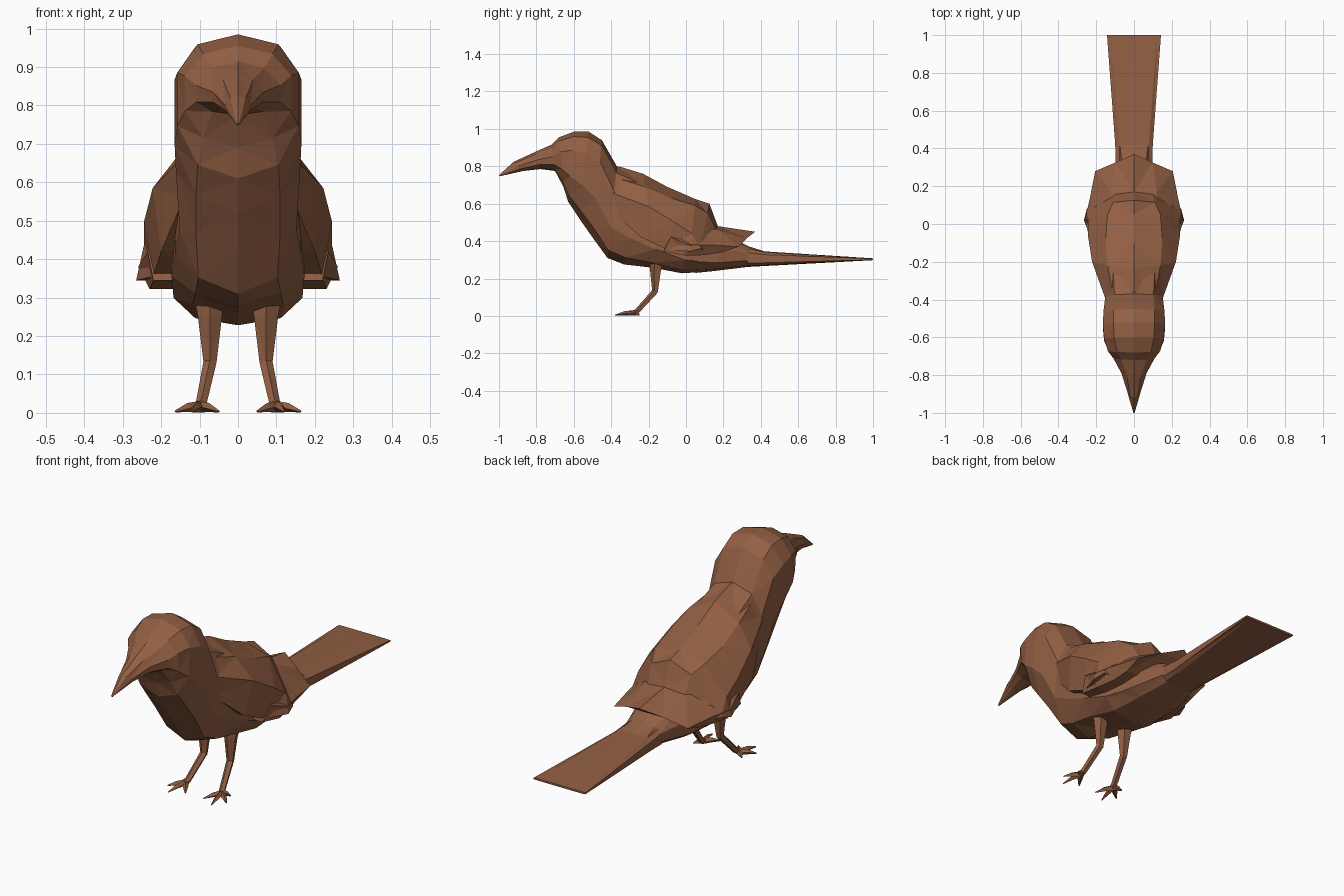
import bpy, bmesh, math
from mathutils import Vector

if "Cube" in bpy.data.objects:
    bpy.data.objects.remove(bpy.data.objects["Cube"])

brown = bpy.data.materials.new("brown")
brown.diffuse_color = (0.29, 0.115, 0.057, 1)
brown.use_nodes = True
brown.node_tree.nodes["Principled BSDF"].inputs["Base Color"].default_value = brown.diffuse_color


def loft(name, rings):
    """Skin a list of equal-length closed rings and cap both ends."""
    bm = bmesh.new()
    vr = [[bm.verts.new(p) for p in r] for r in rings]
    n = len(rings[0])
    for a, b in zip(vr, vr[1:]):
        for i in range(n):
            j = (i + 1) % n
            bm.faces.new((a[i], a[j], b[j], b[i]))
    bm.faces.new(vr[0])
    bm.faces.new(vr[-1])
    bmesh.ops.triangulate(bm, faces=bm.faces[:])
    bmesh.ops.recalc_face_normals(bm, faces=bm.faces[:])
    me = bpy.data.meshes.new(name)
    bm.to_mesh(me)
    bm.free()
    me.materials.append(brown)
    ob = bpy.data.objects.new(name, me)
    bpy.context.collection.objects.link(ob)
    return ob


def section(top, bot, w, k, p, n=10):
    """Tilted cross-section: k = height of widest point, p = squareness."""
    top, bot = Vector((0, *top)), Vector((0, *bot))
    mid = bot.lerp(top, k)
    pts = []
    for i in range(n):
        t = math.pi / 2 + 2 * math.pi * i / n
        c, s = math.cos(t), math.sin(t)
        x = w * math.copysign(abs(c) ** p, c) if abs(c) > 1e-6 else 0
        v = math.copysign(abs(s) ** p, s) if abs(s) > 1e-6 else 0
        pts.append(mid + (top - mid if v > 0 else mid - bot) * v + Vector((x, 0, 0)))
    return pts


def arch(half):
    """Mirror a half arch (centre to edge) into a closed ring."""
    return half + [(-x, y, z) for x, y, z in reversed(half[1:])]


# beak, head and body in one skin
loft("body", [section(*r) for r in [
    ((-1.0, .753), (-.995, .747), .004, .5, 1),
    ((-.92, .825), (-.87, .775), .035, .35, 1.1),
    ((-.80, .88), (-.78, .785), .07, .35, 1.1),
    ((-.72, .915), (-.70, .775), .115, .35, 1),
    ((-.68, .955), (-.655, .69), .145, .55, .9),
    ((-.60, .985), (-.63, .61), .165, .58, .85),
    ((-.52, .985), (-.57, .52), .172, .6, .85),
    ((-.45, .94), (-.50, .42), .168, .65, .8),
    ((-.37, .80), (-.42, .31), .158, .55, .8),
    ((-.23, .74), (-.33, .275), .17, .5, .8),
    ((-.10, .66), (-.18, .258), .18, .4, .8),
    ((.05, .55), (-.02, .228), .175, .35, .85),
    ((.20, .44), (.15, .24), .15, .35, .85)]])
# rump
loft("rump", [section(*r) for r in [
    ((.10, .50), (.05, .23), .165, .35, .85),
    ((.20, .44), (.15, .24), .15, .35, .85),
    ((.34, .37), (.33, .262), .10, .5, .8),
    ((.42, .345), (.42, .267), .102, .5, .6)]])
# tail fan
loft("tail", [section(*r) for r in [
    ((.33, .36), (.33, .262), .10, .5, .5),
    ((.42, .345), (.42, .267), .102, .5, .5),
    ((1.0, .308), (1.0, .298), .145, .5, .3)]])

# folded wings, upper feather layer over the back
loft("wing_coverts", [arch(h) for h in [
    [(0, -.36, .80), (.11, -.38, .74), (.15, -.40, .66), (.14, -.40, .56)],
    [(0, -.23, .76), (.14, -.22, .69), (.222, -.20, .585), (.20, -.24, .42)],
    [(0, -.10, .69), (.15, -.08, .63), (.244, -.06, .50), (.22, -.10, .355)],
    [(0, .05, .625), (.14, .05, .59), (.244, .03, .44), (.265, .02, .345)],
    [(0, .125, .60), (.11, .115, .55), (.20, .09, .43), (.25, .08, .36)],
    [(0, .17, .48), (.10, .16, .46), (.19, .12, .40), (.23, .09, .35)]]])
# lower flight feathers ending in a point over the tail
loft("flight_feathers", [arch(h) for h in [
    [(0, -.08, .55), (.13, -.08, .52), (.235, -.08, .42), (.22, -.12, .345)],
    [(0, .02, .52), (.13, .02, .49), (.26, .02, .38), (.23, .0, .322)],
    [(0, .17, .48), (.12, .17, .46), (.235, .13, .38), (.21, .10, .325)],
    [(0, .37, .45), (.10, .325, .415), (.205, .28, .37), (.20, .19, .34)]]])


def limb(name, pts, n=5):
    """Tapered tube; pts = (x, y, z, radius), rings kept horizontal or facing -y."""
    rings = []
    for i, p in enumerate(pts):
        a, b = pts[max(i - 1, 0)], pts[min(i + 1, len(pts) - 1)]
        d = (Vector(b[:3]) - Vector(a[:3])).normalized()
        u = d.cross(Vector((1, 0, 0))).normalized()
        v = d.cross(u)
        rings.append([Vector(p[:3]) + p[3] * (u * math.cos(2 * math.pi * k / n)
                      + v * math.sin(2 * math.pi * k / n)) for k in range(n)])
    return loft(name, rings)


# legs and toes on both sides
for side, s in (("left", 1), ("right", -1)):
    limb("leg_" + side, [(s * .075, -.15, .32, .045), (s * .073, -.16, .25, .033),
                         (s * .073, -.165, .13, .018), (s * .095, -.26, .025, .015),
                         (s * .10, -.28, .016, .014)])
    for i, (x, y) in enumerate([(.163, -.325), (.12, -.38), (.05, -.345), (.135, -.25)]):
        mx, my = (x + .1) / 2, (y - .27) / 2
        limb(f"toe_{side}_{i}", [(s * .10, -.27, .016, .015), (s * mx, my, .014, .012),
                                 (s * x, y, .004, .003)], 4)
